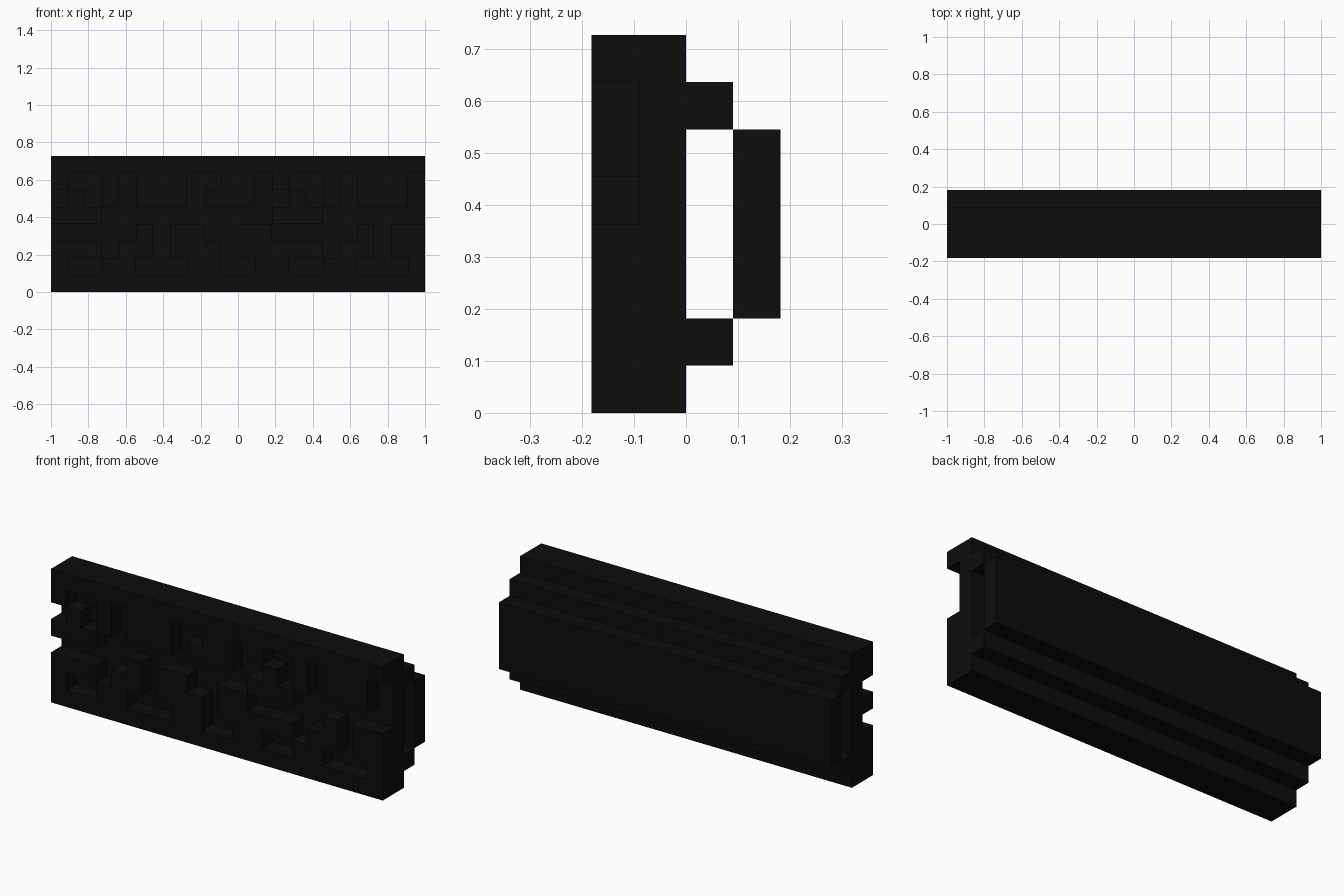
import bpy, bmesh
from mathutils import Vector

if "Cube" in bpy.data.objects:
    bpy.data.objects.remove(bpy.data.objects["Cube"])

U = 1 / 11          # one block unit
W, H = 22, 8        # panel size in units

black = bpy.data.materials.new("near_black")
black.diffuse_color = (0.004, 0.004, 0.004, 1)
black.use_nodes = True
black.node_tree.nodes["Principled BSDF"].inputs["Base Color"].default_value = black.diffuse_color

# Carved relief, top row first: '.' is cut one unit deep, repeats along the panel
RELIEF = ["#############",
          "#..#.###..##.",
          ".#.#.###.###.",
          "###..........",
          ".....#.##..##",
          "###.##.###.##",
          "#..##...##..#",
          "#############"]


def finish(name, bm):
    bmesh.ops.remove_doubles(bm, verts=bm.verts, dist=1e-5)
    bmesh.ops.dissolve_limit(bm, angle_limit=0.01, verts=bm.verts, edges=bm.edges)
    me = bpy.data.meshes.new(name)
    bm.to_mesh(me)
    bm.free()
    me.materials.append(black)
    ob = bpy.data.objects.new(name, me)
    bpy.context.collection.objects.link(ob)
    return ob


def block(name, y0, y1, z0, z1):
    bm = bmesh.new()
    bmesh.ops.create_cube(bm, size=1)
    bmesh.ops.scale(bm, vec=(W * U, (y1 - y0) * U, (z1 - z0) * U), verts=bm.verts)
    bmesh.ops.translate(bm, vec=(0, (y0 + y1) / 2 * U, (z0 + z1) / 2 * U), verts=bm.verts)
    return finish(name, bm)


# Carved front panel: outer skin of the filled cells
solid = {(x, -1, z) for x in range(W) for z in range(H)}
solid |= {(x, -2, z) for x in range(W) for z in range(H)
          if RELIEF[H - 1 - z][x % 13] == "#"}
bm = bmesh.new()
for cell in solid:
    for axis in range(3):
        for side in (0, 1):
            step = [0, 0, 0]
            step[axis] = 2 * side - 1
            if tuple(c + s for c, s in zip(cell, step)) in solid:
                continue
            a, b = (axis + 1) % 3, (axis + 2) % 3
            corners = []
            for da, db in ((0, 0), (1, 0), (1, 1), (0, 1)):
                p = list(cell)
                p[axis] += side
                p[a] += da
                p[b] += db
                corners.append(bm.verts.new(Vector((p[0] - W / 2, p[1], p[2])) * U))
            bm.faces.new(corners if side else corners[::-1])
finish("carved_front_panel", bm)

# Rails and raised panel on the back, with an open channel between
block("lower_back_rail", 0, 1, 1, 2)
block("upper_back_rail", 0, 1, 6, 7)
block("back_panel", 1, 2, 2, 6)
